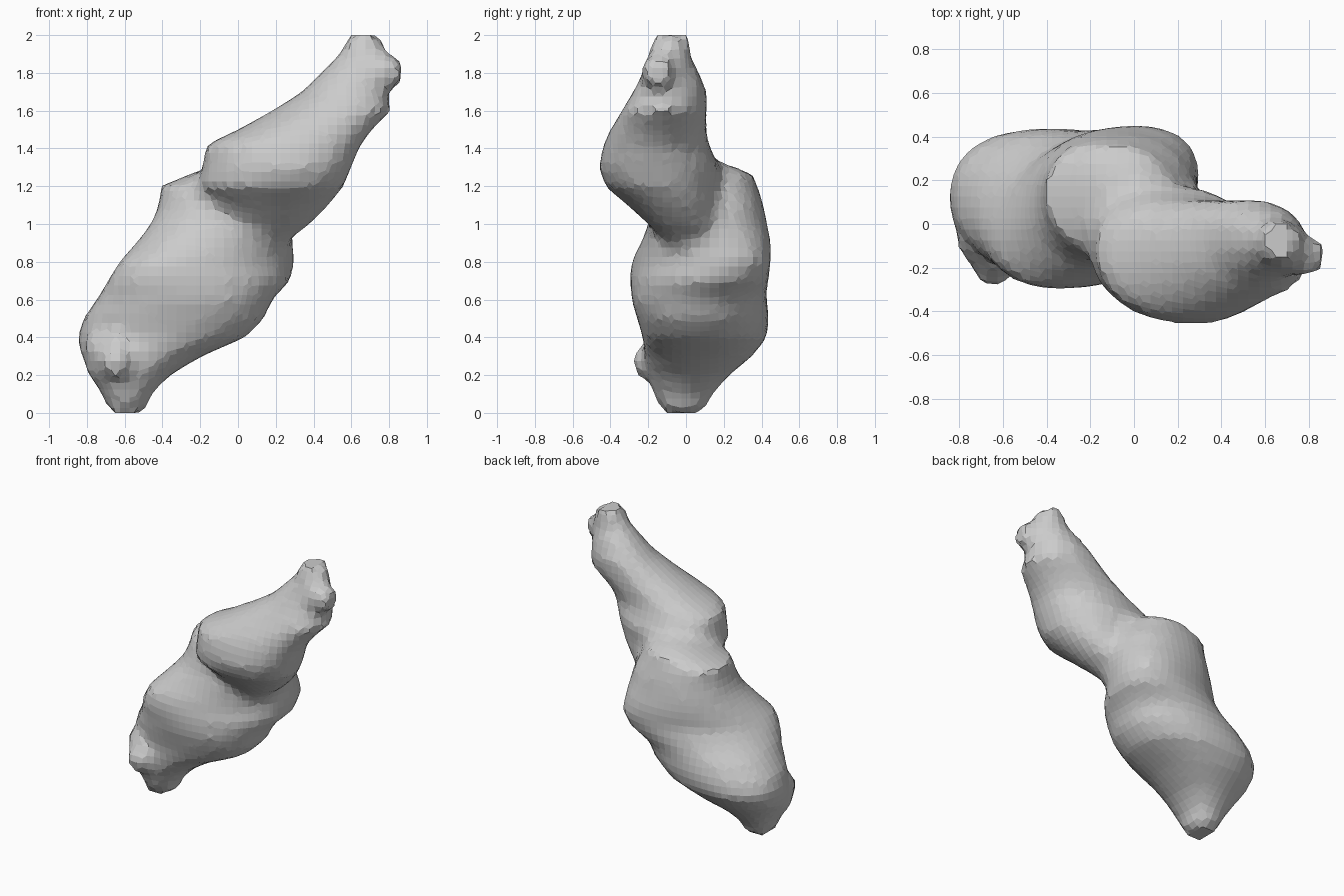
import bpy, bmesh
from math import cos, pi, radians, copysign
from mathutils import Vector

if "Cube" in bpy.data.objects:
    bpy.data.objects.remove(bpy.data.objects["Cube"])

SIDES = 28
FULL = 0.9          # below 1 makes the sections slightly boxier than an ellipse


def wave(t):
    c = cos(t)
    return copysign(abs(c) ** FULL, c)


def finish(bm, name):
    bmesh.ops.recalc_face_normals(bm, faces=bm.faces)
    me = bpy.data.meshes.new(name)
    bm.to_mesh(me)
    bm.free()
    ob = bpy.data.objects.new(name, me)
    bpy.context.collection.objects.link(ob)
    return ob


def loft(name, sections):
    """Each section: z, x min, x max, y min, y max, skew angle (90 = untilted)."""
    bm = bmesh.new()
    rings = []
    for z, x0, x1, y0, y1, skew in sections:
        s = radians(skew)
        ring = []
        for i in range(SIDES):
            t = 2 * pi * i / SIDES
            ring.append(bm.verts.new(((x0 + x1) / 2 + (x1 - x0) / 2 * wave(t),
                                      (y0 + y1) / 2 + (y1 - y0) / 2 * wave(t - s), z)))
        rings.append(ring)
    for a, b in zip(rings, rings[1:]):
        for i in range(SIDES):
            j = (i + 1) % SIDES
            bm.faces.new((a[i], a[j], b[j], b[i]))
    bm.faces.new(rings[0][::-1])
    bm.faces.new(rings[-1])
    return finish(bm, name)


def stub(name, start, end, r0, r1):
    """Short tapered six-sided stump."""
    start, end = Vector(start), Vector(end)
    axis = end - start
    bm = bmesh.new()
    bmesh.ops.create_cone(bm, cap_ends=True, segments=6, radius1=r0, radius2=r1,
                          depth=axis.length)
    bmesh.ops.rotate(bm, verts=bm.verts,
                     matrix=Vector((0, 0, 1)).rotation_difference(axis).to_matrix())
    bmesh.ops.translate(bm, verts=bm.verts, vec=(start + end) / 2)
    return finish(bm, name)


# Lower lobe: foot, wide belly and shoulder at the back
lower = loft("lumpy_body", [
    (0.00, -0.68, -0.50, -0.13, 0.09, 90),
    (0.10, -0.72, -0.46, -0.17, 0.14, 90),
    (0.20, -0.78, -0.36, -0.21, 0.23, 86),
    (0.30, -0.83, -0.19, -0.22, 0.35, 90),
    (0.40, -0.85, 0.04, -0.23, 0.43, 96),
    (0.50, -0.82, 0.14, -0.26, 0.44, 94),
    (0.60, -0.75, 0.18, -0.29, 0.43, 90),
    (0.70, -0.69, 0.28, -0.30, 0.44, 76),
    (0.80, -0.63, 0.30, -0.29, 0.45, 68),
    (0.90, -0.54, 0.29, -0.24, 0.45, 76),
    (1.00, -0.46, 0.29, -0.20, 0.43, 88),
    (1.10, -0.42, 0.27, -0.18, 0.41, 92),
    (1.20, -0.41, 0.22, -0.14, 0.38, 94),
    (1.27, -0.24, 0.15, -0.05, 0.35, 94),
    (1.32, -0.10, 0.10, 0.02, 0.20, 90),
])

# Upper lobe: overhangs at the front and tapers to the tip
upper = loft("upper_lobe", [
    (0.90, 0.02, 0.25, -0.10, 0.14, 90),
    (1.00, -0.03, 0.38, -0.20, 0.15, 90),
    (1.10, -0.12, 0.48, -0.31, 0.16, 92),
    (1.20, -0.21, 0.56, -0.43, 0.17, 96),
    (1.30, -0.19, 0.60, -0.46, 0.18, 98),
    (1.42, -0.17, 0.65, -0.44, 0.12, 96),
    (1.50, 0.00, 0.71, -0.40, 0.11, 94),
    (1.60, 0.18, 0.81, -0.34, 0.11, 94),
    (1.70, 0.34, 0.79, -0.28, 0.11, 96),
    (1.80, 0.44, 0.78, -0.23, 0.07, 96),
    (1.90, 0.54, 0.78, -0.19, 0.02, 94),
    (2.00, 0.59, 0.75, -0.18, 0.03, 90),
])

# Small stumps at the tip and near the foot
tip = stub("tip_stump", (0.68, -0.12, 1.79), (0.86, -0.165, 1.82), 0.13, 0.08)
foot = stub("foot_stump", (-0.64, -0.08, 0.30), (-0.65, -0.28, 0.25), 0.20, 0.05)

# Fuse everything into one faceted skin
bpy.ops.object.select_all(action='DESELECT')
for ob in (upper, tip, foot, lower):
    ob.select_set(True)
bpy.context.view_layer.objects.active = lower
bpy.ops.object.join()
skin = lower.modifiers.new("skin", 'REMESH')
skin.mode = 'VOXEL'
skin.voxel_size = 0.05
skin.use_smooth_shade = False
